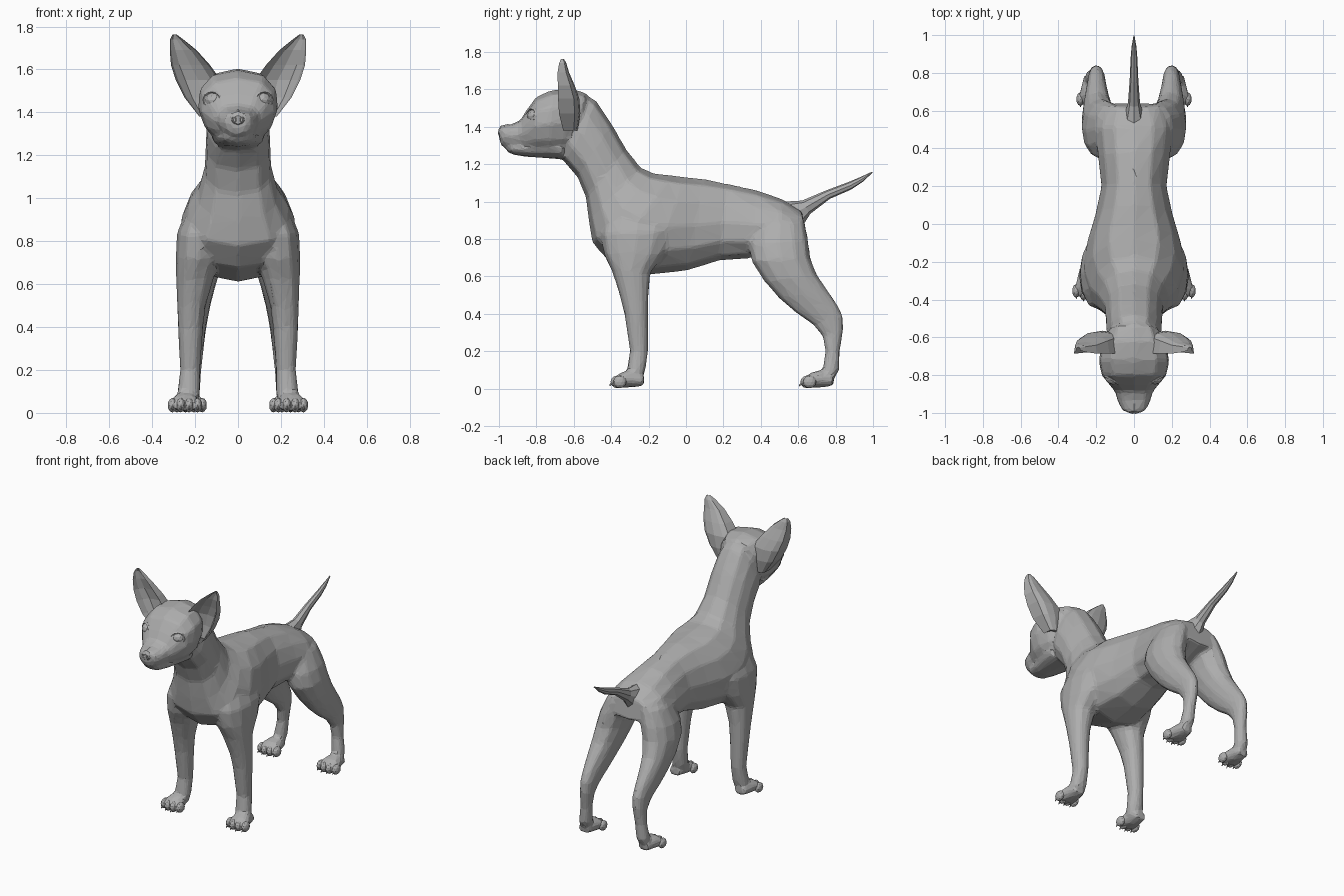
import bpy
import bmesh
from math import sin, cos, pi, copysign
from mathutils import Vector

if "Cube" in bpy.data.objects:
    bpy.data.objects.remove(bpy.data.objects["Cube"], do_unlink=True)

GREY = (0.42, 0.42, 0.42, 1)
coat = bpy.data.materials.new("grey coat")
coat.diffuse_color = GREY
coat.use_nodes = True
coat.node_tree.nodes["Principled BSDF"].inputs["Base Color"].default_value = GREY


def finish(name, bm):
    """Turn a bmesh into a flat shaded object with the coat colour."""
    bmesh.ops.recalc_face_normals(bm, faces=bm.faces)
    mesh = bpy.data.meshes.new(name)
    bm.to_mesh(mesh)
    bm.free()
    mesh.materials.append(coat)
    obj = bpy.data.objects.new(name, mesh)
    bpy.context.collection.objects.link(obj)
    return obj


def loft(name, rings, sides=12, egg=0.0, power=0.9, cupped=False, side=1):
    """Skin rings given as (y, z) of one edge, (y, z) of the opposite edge,
    then either a half width or the inner and outer x."""
    bm = bmesh.new()
    loops = []
    for ay, az, by, bz, *xs in rings:
        x0, x1 = (-xs[0], xs[0]) if len(xs) == 1 else xs
        a, b = Vector((0, ay, az)), Vector((0, by, bz))
        loop = []
        for i in range(sides):
            angle = 2 * pi * i / sides
            t, s = cos(angle), sin(angle)
            s = copysign(abs(s) ** power, s)
            x = (x0 + x1) / 2 + (x1 - x0) / 2 * s * (1 - egg * t)
            if cupped and t > -0.01:
                t = 0.9 - 1.5 * t
            co = (a + b) / 2 + (a - b) / 2 * t
            loop.append(bm.verts.new((side * x, co.y, co.z)))
        loops.append(loop)
    for low, high in zip(loops, loops[1:]):
        for i in range(sides):
            j = (i + 1) % sides
            bm.faces.new((low[i], low[j], high[j], high[i]))
    bm.faces.new(loops[0])
    bm.faces.new(loops[-1])
    return finish(name, bm)


def ball(name, centre, size):
    """Small faceted ellipsoid."""
    bm = bmesh.new()
    bmesh.ops.create_icosphere(bm, subdivisions=2, radius=1)
    bmesh.ops.scale(bm, vec=size, verts=bm.verts)
    bmesh.ops.translate(bm, vec=centre, verts=bm.verts)
    return finish(name, bm)


def rim(name, centre, facing, radius, thick, squash=1.0):
    """Thin ring facing a direction, for eyelids and nostrils."""
    bm = bmesh.new()
    turn = Vector(facing).to_track_quat("Z", "Y")
    around, across = 12, 4
    grid = []
    for i in range(around):
        u = 2 * pi * i / around
        row = []
        for j in range(across):
            v = 2 * pi * j / across
            r = radius + thick * cos(v)
            p = Vector((r * cos(u), r * sin(u) * squash, thick * sin(v)))
            row.append(bm.verts.new(turn @ p + Vector(centre)))
        grid.append(row)
    for i in range(around):
        for j in range(across):
            i2, j2 = (i + 1) % around, (j + 1) % across
            bm.faces.new((grid[i][j], grid[i2][j], grid[i2][j2], grid[i][j2]))
    return finish(name, bm)


def merge(parts):
    """Fuse overlapping parts into one skin of flat, uneven triangles."""
    with bpy.context.temp_override(active_object=parts[0], object=parts[0],
                                   selected_objects=parts,
                                   selected_editable_objects=parts):
        bpy.ops.object.join()
    skin = parts[0].modifiers
    fuse = skin.new("fuse", "REMESH")
    fuse.mode, fuse.voxel_size = "VOXEL", 0.012
    soften = skin.new("soften", "SMOOTH")
    soften.factor, soften.iterations = 0.5, 5
    facet = skin.new("facet", "DECIMATE")
    facet.ratio = 0.07


# Neck, chest, belly and rump: back edge, belly edge, half width
body = loft("body", [
    (-.55, 1.58, -.68, 1.27, .12), (-.48, 1.54, -.65, 1.21, .145),
    (-.40, 1.42, -.58, 1.13, .15), (-.32, 1.28, -.535, 1.02, .155),
    (-.24, 1.18, -.52, .90, .185), (-.17, 1.15, -.50, .78, .235),
    (-.08, 1.14, -.41, .675, .265), (0, 1.13, -.2, .61, .25),
    (.1, 1.12, 0, .63, .205), (.22, 1.095, .18, .685, .172),
    (.38, 1.06, .33, .695, .19), (.52, 1.01, .48, .74, .205),
    (.62, .95, .64, .80, .16)], egg=.15, power=.8)

# Skull and upper muzzle, wider at the top
head = loft("head", [
    (-1, 1.395, -.995, 1.315, .04), (-.985, 1.405, -.98, 1.29, .065),
    (-.93, 1.415, -.94, 1.28, .088), (-.885, 1.435, -.89, 1.275, .10),
    (-.855, 1.485, -.85, 1.26, .13), (-.80, 1.56, -.80, 1.25, .172),
    (-.72, 1.595, -.73, 1.24, .187), (-.62, 1.605, -.66, 1.24, .172),
    (-.53, 1.58, -.60, 1.26, .13)], egg=-.14, power=.8)
jaw = loft("lower_jaw", [
    (-.965, 1.31, -.955, 1.265, .045), (-.94, 1.32, -.93, 1.252, .07),
    (-.86, 1.33, -.86, 1.24, .09), (-.76, 1.34, -.74, 1.232, .115),
    (-.66, 1.34, -.66, 1.225, .125)])
loft("nose", [
    (-1.003, 1.385, -1, 1.345, .022), (-.99, 1.405, -.985, 1.33, .04),
    (-.95, 1.415, -.95, 1.34, .03)], sides=8)

# Tail
loft("tail", [
    (.53, 1, .63, .88, .05), (.62, 1.005, .665, .935, .032),
    (.75, 1.06, .77, 1.015, .023), (.87, 1.105, .885, 1.065, .018),
    (.93, 1.13, .945, 1.105, .013), (.995, 1.16, .998, 1.155, .003)], sides=8)

FRONT_LEG = [
    (-.36, 1.02, -.14, 1.02, .08, .165), (-.43, .93, -.08, .94, .06, .245),
    (-.46, .83, -.06, .84, .06, .285), (-.44, .72, -.11, .72, .08, .29),
    (-.393, .62, -.19, .62, .115, .288), (-.355, .5, -.20, .5, .15, .284),
    (-.33, .4, -.202, .4, .162, .281), (-.30, .2, -.202, .2, .176, .27),
    (-.315, .1, -.217, .1, .177, .282), (-.33, .04, -.24, .04, .185, .285)]

HIND_LEG = [
    (.44, .98, .56, .96, .03, .11), (.37, .88, .635, .89, .03, .205),
    (.335, .77, .655, .79, .05, .255), (.35, .68, .665, .70, .075, .277),
    (.42, .57, .70, .61, .105, .277), (.50, .48, .755, .53, .127, .266),
    (.58, .41, .81, .45, .142, .254), (.68, .34, .84, .39, .152, .244),
    (.73, .28, .842, .32, .16, .24), (.745, .2, .822, .2, .17, .244),
    (.73, .1, .82, .1, .176, .26), (.71, .04, .785, .04, .185, .265)]

EAR = [
    (-.66, 1.38, -.58, 1.38, .11, .18), (-.685, 1.47, -.565, 1.47, .08, .25),
    (-.69, 1.55, -.57, 1.55, .08, .29), (-.69, 1.62, -.595, 1.62, .13, .312),
    (-.69, 1.69, -.625, 1.69, .193, .318), (-.68, 1.74, -.64, 1.74, .255, .316),
    (-.67, 1.762, -.652, 1.762, .285, .305)]


def paw(name, heel, x, side):
    """Foot pad reaching forward from the heel, with four toes and claws."""
    shape = [(.015, .07, .015, .04), (-.05, .10, .005, .056),
             (-.10, .09, .005, .07), (-.145, .06, .008, .064)]
    for k in range(4):
        step = k - 1.5
        tx = side * (x + step * .039)
        ty = heel - .135 + .014 * abs(step)
        ball(f"{name}_toe_{k + 1}", (tx, ty, .036), (.022, .036, .034))
        loft(f"{name}_claw_{k + 1}", [
            (ty - .025, .04, ty - .025, .022, tx - .007, tx + .007),
            (ty - .042, .022, ty - .042, .012, tx - .002, tx + .002)], sides=6)
    return loft(name, [(heel + y, top, heel + y, low, x - w, x + w)
                       for y, top, low, w in shape], sides=10, side=side)


# Paired parts
fused = [body, head, jaw]
for side, label in ((1, "left"), (-1, "right")):
    fused += [
        loft(f"{label}_front_leg", FRONT_LEG, power=.8, side=side),
        loft(f"{label}_hind_leg", HIND_LEG, side=side),
        paw(f"{label}_front_paw", -.24, .247, side),
        paw(f"{label}_hind_paw", .775, .225, side)]
    loft(f"{label}_ear", EAR, power=.8, cupped=True, side=side)

    # Eye, eyelid and nostril
    eye = Vector((side * .112, -.81, 1.457))
    look = Vector((side * .5, -.85, .12)).normalized()
    ball(f"{label}_eye", eye, (.043, .04, .037))
    rim(f"{label}_eyelid", eye + look * .016, look, .045, .009, .8)
    rim(f"{label}_nostril", (side * .018, -.998, 1.366), (side * .3, -1, 0), .011, .004)

merge(fused)
